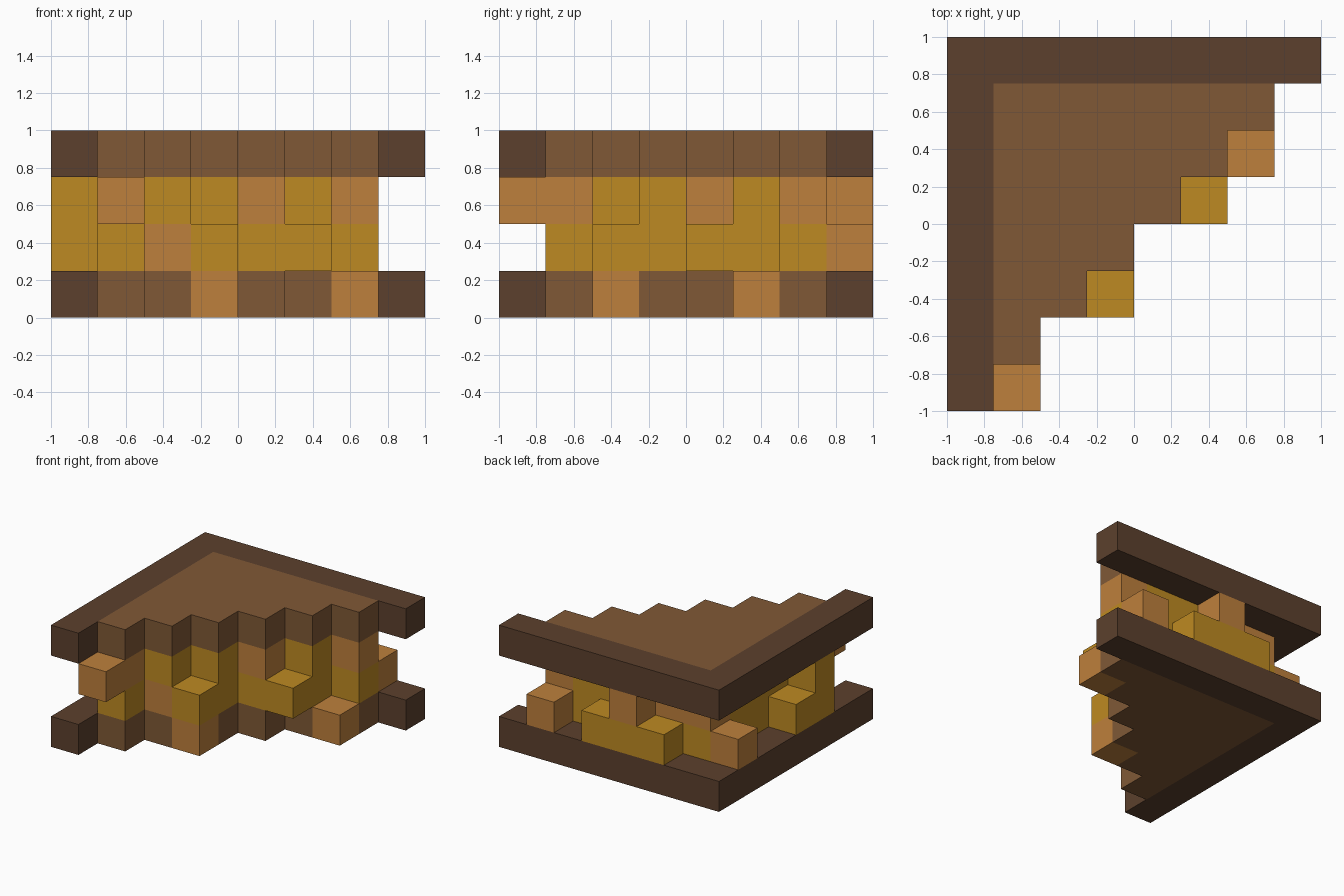
import bpy
import bmesh
from mathutils import Vector

cube = bpy.data.objects.get("Cube")
if cube:
    bpy.data.objects.remove(cube, do_unlink=True)

UNIT = 0.25   # edge of one block
N = 8         # blocks along each long side


def linear(c):
    c /= 255
    return c / 12.92 if c <= 0.04045 else ((c + 0.055) / 1.055) ** 2.4


def make_material(name, rgb):
    colour = [linear(c) for c in rgb] + [1.0]
    mat = bpy.data.materials.new(name)
    mat.use_nodes = True
    mat.diffuse_color = colour
    bsdf = next(n for n in mat.node_tree.nodes if n.type == 'BSDF_PRINCIPLED')
    bsdf.inputs["Base Color"].default_value = colour
    bsdf.inputs["Roughness"].default_value = 0.9
    return mat


DARK = make_material("dark brown", (92, 64, 45))
BROWN = make_material("mid brown", (128, 89, 54))
GOLD = make_material("golden yellow", (190, 138, 34))
COPPER = make_material("copper orange", (190, 128, 60))

# Each part maps block positions (column, row, layer) to a material
parts = {}

# Stepped slabs at the bottom and top, with a dark border on the two straight sides
for label, k in (("bottom", 0), ("top", 3)):
    slab = [(i, j, k) for j in range(N) for i in range(j + 1)]
    parts[label + "_border"] = {c: DARK for c in slab if c[0] == 0 or c[1] == N - 1}
    parts[label + "_panel"] = {c: BROWN for c in slab if c[0] > 0 and c[1] < N - 1}

# Recessed stepped wall between the slabs, with a few copper blocks
copper_wall = {(2, 2, 1), (1, 1, 2), (4, 4, 2), (6, 6, 2), (1, 6, 2), (2, 6, 2)}
parts["middle_wall"] = {
    (i, j, k): COPPER if (i, j, k) in copper_wall else GOLD
    for k in (1, 2) for j in range(1, N - 1) for i in range(1, j + 1)}

# Blocks standing out from the stepped side
parts["step_blocks_copper"] = {c: COPPER for c in [(1, 0, 2), (3, 2, 0), (6, 5, 0)]}
parts["step_blocks_gold"] = {c: GOLD for c in [(3, 2, 1), (5, 4, 1)]}

# Blocks standing out from the two straight sides
parts["side_blocks_copper"] = {c: COPPER for c in [(0, 6, 1), (6, 7, 1), (3, 7, 2)]}
parts["side_blocks_gold"] = {c: GOLD for c in [(0, 3, 1), (0, 2, 1), (0, 2, 2),
                                               (2, 7, 1), (3, 7, 1), (4, 7, 1)]}

occupied = {c for cells in parts.values() for c in cells}


def block_faces(cell):
    """Yield the four corners of every exposed side of a block."""
    for axis in range(3):
        u, v = (axis + 1) % 3, (axis + 2) % 3
        for side in (0, 1):
            neighbour = list(cell)
            neighbour[axis] += 2 * side - 1
            if tuple(neighbour) in occupied:
                continue
            corners = []
            for du, dv in ((0, 0), (1, 0), (1, 1), (0, 1)):
                p = list(cell)
                p[axis] += side
                p[u] += du
                p[v] += dv
                corners.append(tuple(p))
            yield corners if side else corners[::-1]


def build(name, cells):
    bm = bmesh.new()
    verts = {}
    mats = list(dict.fromkeys(cells.values()))
    for cell, mat in cells.items():
        for corners in block_faces(cell):
            for p in corners:
                if p not in verts:
                    verts[p] = bm.verts.new((Vector(p) - Vector((N / 2, N / 2, 0))) * UNIT)
            face = bm.faces.new([verts[p] for p in corners])
            face.material_index = mats.index(mat)
    # Merge flat neighbours of one colour into larger faces
    bmesh.ops.dissolve_limit(bm, angle_limit=0.01, verts=bm.verts[:],
                             edges=bm.edges[:], delimit={'MATERIAL'})
    mesh = bpy.data.meshes.new(name)
    bm.to_mesh(mesh)
    bm.free()
    for mat in mats:
        mesh.materials.append(mat)
    bpy.context.collection.objects.link(bpy.data.objects.new(name, mesh))


for part_name, part_cells in parts.items():
    build(part_name, part_cells)
